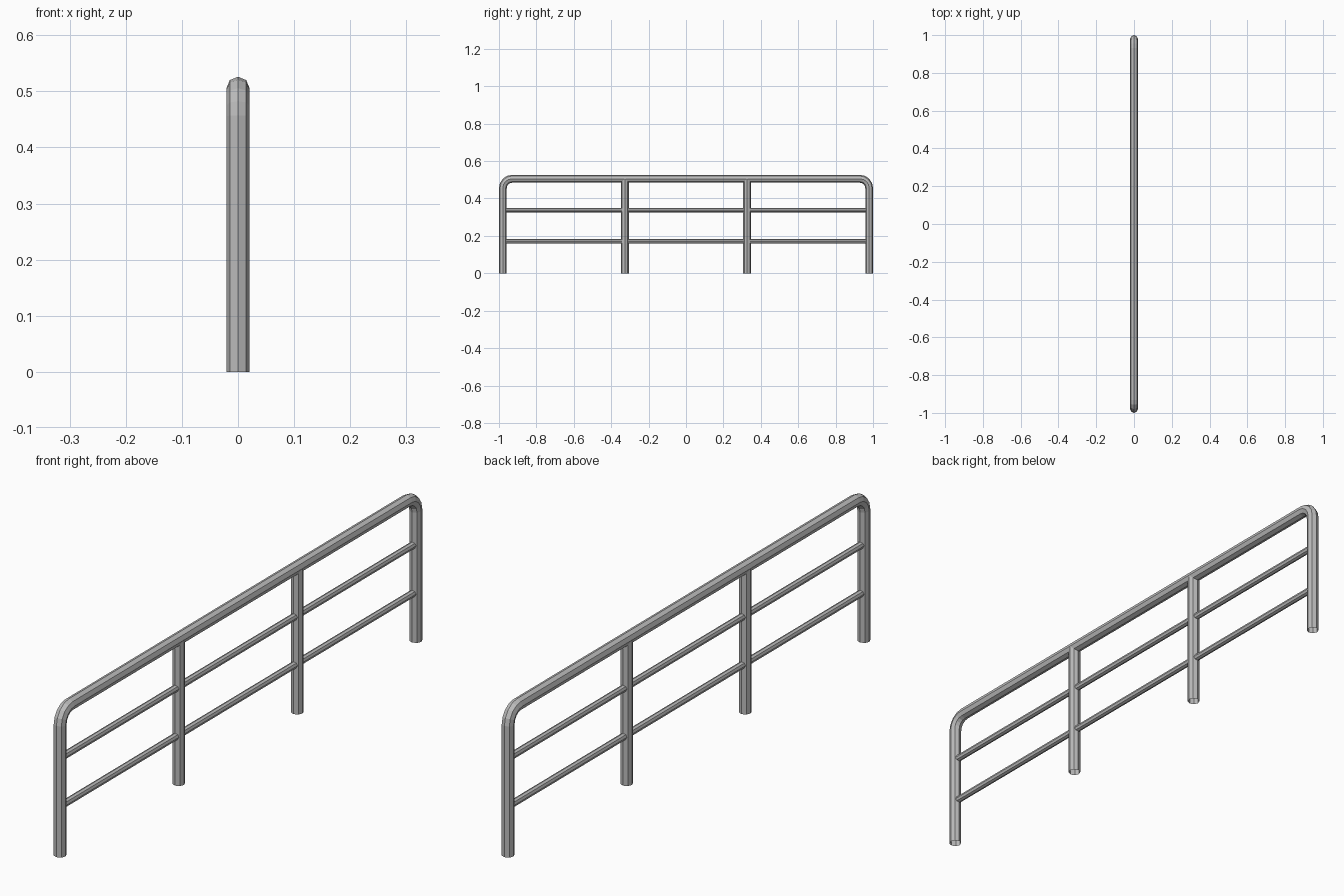
import bpy, bmesh
from math import sin, cos, pi
from mathutils import Vector

cube = bpy.data.objects.get("Cube")
if cube:
    bpy.data.objects.remove(cube, do_unlink=True)

# Painted metal
metal = bpy.data.materials.new("grey metal")
metal.use_nodes = True
grey = (0.5, 0.5, 0.5, 1)
metal.diffuse_color = grey
metal.node_tree.nodes["Principled BSDF"].inputs["Base Color"].default_value = grey

SIDES = 8
TUBE = 0.0207          # radius of posts and handrail
ROD = 0.012            # radius of the thin rails
END_Y = 1 - TUBE       # centre line of the outer posts
TOP_Z = 0.526 - TUBE   # centre line of the handrail
BEND = 0.05
BEND_STEPS = 4


def sweep(name, path, radius):
    """Open-ended eight-sided tube along a path in the YZ plane."""
    bm = bmesh.new()
    across = Vector((1, 0, 0))
    rings = []
    for i, p in enumerate(path):
        before = path[max(i - 1, 0)]
        after = path[min(i + 1, len(path) - 1)]
        d_in, d_out = (p - before).normalized(), (after - p).normalized()
        tangent = (d_in + d_out).normalized()
        # widen at mitres so the tube keeps its thickness
        solid = d_out if d_out.length else d_in
        normal = tangent.cross(across) / tangent.dot(solid)
        rings.append([bm.verts.new(p + radius * (across * cos(a) + normal * sin(a)))
                      for a in (2 * pi * k / SIDES for k in range(SIDES))])
    for r0, r1 in zip(rings, rings[1:]):
        for k in range(SIDES):
            n = (k + 1) % SIDES
            bm.faces.new((r0[k], r1[k], r1[n], r0[n]))
    bmesh.ops.recalc_face_normals(bm, faces=bm.faces)
    mesh = bpy.data.meshes.new(name)
    bm.to_mesh(mesh)
    bm.free()
    mesh.materials.append(metal)
    obj = bpy.data.objects.new(name, mesh)
    bpy.context.collection.objects.link(obj)
    return obj


# Outer frame: end posts joined to the handrail by rounded corners
half = [Vector((0, END_Y, 0))]
for i in range(BEND_STEPS + 1):
    a = pi / 2 * i / BEND_STEPS
    half.append(Vector((0, END_Y - BEND + BEND * cos(a), TOP_Z - BEND + BEND * sin(a))))
other = [Vector((0, -p.y, p.z)) for p in reversed(half)]
sweep("handrail_frame", half + other, TUBE)

# Middle posts at the thirds
for name, side in (("front_middle_post", -1), ("back_middle_post", 1)):
    y = side * END_Y / 3
    sweep(name, [Vector((0, y, 0)), Vector((0, y, TOP_Z))], TUBE)

# Thin horizontal rails
for name, z in (("lower_rail", 0.17), ("upper_rail", 0.338)):
    sweep(name, [Vector((0, -END_Y, z)), Vector((0, END_Y, z))], ROD)
